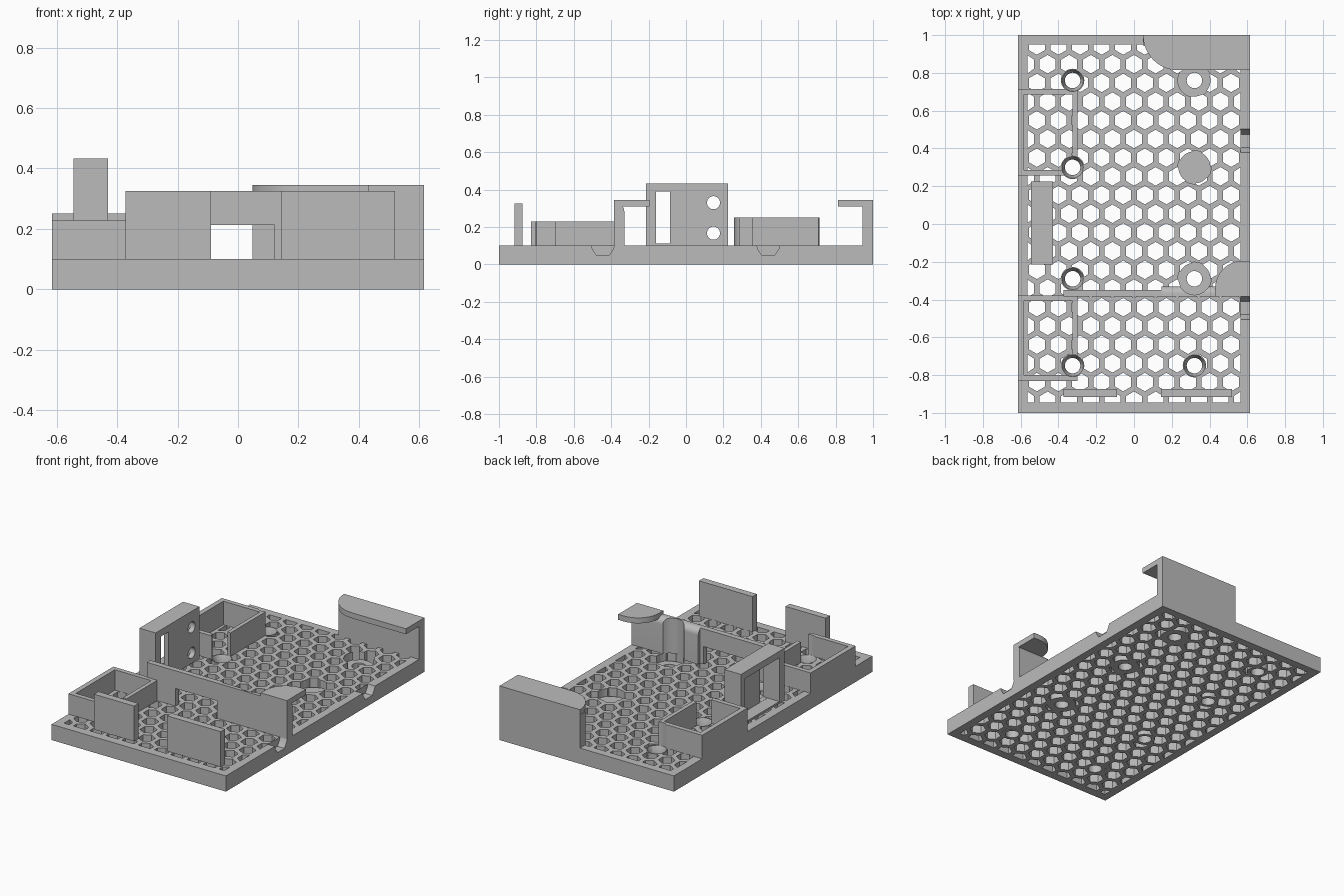
import bpy, bmesh
from math import sin, cos, pi, radians

if "Cube" in bpy.data.objects:
    bpy.data.objects.remove(bpy.data.objects["Cube"], do_unlink=True)

grey = bpy.data.materials.new("light grey plastic")
grey.use_nodes = True
COLOUR = (0.5, 0.5, 0.5, 1)
grey.diffuse_color = COLOUR
grey.node_tree.nodes["Principled BSDF"].inputs["Base Color"].default_value = COLOUR

HALF_X = 0.615
FLOOR = 0.1
# how a profile point (a, b) and a depth d map to space for each extrusion axis
AXES = {"x": lambda a, b, d: (d, a, b),
        "y": lambda a, b, d: (a, d, b),
        "z": lambda a, b, d: (a, b, d)}


def prism(name, profiles, d0, d1, axis="z", top_scale=None):
    """Extrude one or more flat profiles along an axis into one object."""
    bm = bmesh.new()
    place = AXES[axis]
    for pts in profiles:
        low = [bm.verts.new(place(a, b, d0)) for a, b in pts]
        high = [bm.verts.new(place(a, b, d1)) for a, b in pts]
        if top_scale:
            mid = sum((v.co for v in high), high[0].co * 0) / len(high)
            for v in high:
                v.co = mid + (v.co - mid) * top_scale
        bm.faces.new(low)
        bm.faces.new(high)
        for i in range(len(pts)):
            j = (i + 1) % len(pts)
            bm.faces.new((low[i], low[j], high[j], high[i]))
    bmesh.ops.recalc_face_normals(bm, faces=bm.faces)
    mesh = bpy.data.meshes.new(name)
    bm.to_mesh(mesh)
    bm.free()
    mesh.materials.append(grey)
    obj = bpy.data.objects.new(name, mesh)
    bpy.context.collection.objects.link(obj)
    return obj


def rect(a0, a1, b0, b1):
    return [(a0, b0), (a1, b0), (a1, b1), (a0, b1)]


def arc(cx, cy, r, start, end, n=16):
    steps = [radians(start + (end - start) * i / n) for i in range(n + 1)]
    return [(cx + r * cos(t), cy + r * sin(t)) for t in steps]


def circle(cx, cy, r, n=32):
    return arc(cx, cy, r, 0, 360, n)[:-1]


def cut(obj, cutter):
    """Subtract the cutter for good and remove it."""
    mod = obj.modifiers.new("cut", "BOOLEAN")
    mod.operation, mod.solver, mod.object = "DIFFERENCE", "EXACT", cutter
    select(obj)
    bpy.ops.object.modifier_apply(modifier=mod.name)
    bpy.data.objects.remove(cutter, do_unlink=True)


def select(obj):
    bpy.ops.object.select_all(action="DESELECT")
    obj.select_set(True)
    bpy.context.view_layer.objects.active = obj


# screw positions: countersunk ones and wide counterbored ones
ROWS = (0.76, 0.3, -0.29, -0.75)
sunk = [(-0.325, y) for y in ROWS] + [(0.32, ROWS[3])]
bored = [(0.32, y) for y in ROWS[:3]]


# honeycomb holes, trimmed to the solid border
def clamp(v, lo, hi):
    return round(max(lo, min(hi, v)), 5)


PITCH, HEX_R = 0.1143, 0.049
hexes = []
for row in range(20):
    y = 0.945 - row * PITCH * cos(pi / 6)
    shift = 0 if row % 2 else PITCH / 2
    for col in range(-5, 6):
        x = col * PITCH + shift
        if x > 0.6:
            continue
        pts = [(clamp(x + HEX_R * sin(k * pi / 3), -0.565, 0.565),
                clamp(y + HEX_R * cos(k * pi / 3), -0.945, 0.95)) for k in range(6)]
        hexes.append(list(dict.fromkeys(pts)))
honeycomb = prism("honeycomb_cutter", hexes, -0.05, 0.15)
pads = [circle(x, y, 0.062) for x, y in sunk] + [circle(x, y, 0.085) for x, y in bored]
cut(honeycomb, prism("pad_cutter", pads, -0.1, 0.2))

# base plate with honeycomb, screw holes and edge notches
base = prism("base_plate", [rect(-HALF_X, HALF_X, -1, 1)], 0, FLOOR)
cut(base, honeycomb)
cut(base, prism("hole_cutter", [circle(x, y, 0.041) for x, y in sunk + bored], -0.1, 0.2))
cut(base, prism("sink_cutter", [circle(x, y, 0.036) for x, y in sunk], 0.05, 0.102, top_scale=1.6))
cut(base, prism("bore_cutter", [circle(x, y, 0.088) for x, y in bored], 0.05, 0.2))
notches = [[(y - 0.065, 0.11), (y - 0.055, 0.08), (y - 0.035, 0.05),
            (y + 0.035, 0.05), (y + 0.055, 0.08), (y + 0.065, 0.11)] for y in (0.44, -0.445)]
cut(base, prism("notch_cutter", notches, 0.565, 0.7, "x"))

# open trays on the left edge, relieved around the screws
for name, y0, y1, top in (("rear_tray", 0.257, 0.715, 0.25), ("front_tray", -0.83, -0.378, 0.23)):
    tray = prism(name, [rect(-HALF_X, -0.3, y0, y1)], FLOOR, top)
    cut(tray, prism("tray_cutter", [rect(-0.583, -0.326, y0 + 0.03, y1 - 0.03)], 0, 1))
    cut(tray, prism("relief_cutter", [circle(x, y, 0.058) for x, y in sunk], 0, 1))

# upright switch holder: cavity from outside, slot and two round holes through
holder = prism("switch_holder", [rect(-0.545, -0.43, -0.215, 0.225)], FLOOR, 0.432)
cut(holder, prism("cavity_cutter", [rect(-0.162, 0.185, 0.112, 0.39)], -0.7, -0.462, "x"))
openings = [rect(-0.161, -0.085, 0.113, 0.389), circle(0.147, 0.167, 0.035), circle(0.147, 0.33, 0.035)]
cut(holder, prism("opening_cutter", openings, -0.5, -0.4, "x"))

# front guard plates
for name, x0, x1 in (("guard_plate_a", -0.373, -0.09), ("guard_plate_b", 0.142, 0.52)):
    prism(name, [rect(x0, x1, -0.917, -0.873)], FLOOR, 0.325)

# cross wall with a cable opening
prism("cross_wall", [[(-0.373, FLOOR), (-0.17, FLOOR), (-0.17, 0.212), (0.12, 0.212), (0.12, FLOOR),
                      (0.145, FLOOR), (0.145, 0.325), (-0.373, 0.325)]], -0.385, -0.35, "y")

# thick end of the cross wall, rounded on top and grooved for the screw
thick = prism("thick_wall", [[(-0.385, FLOOR), (-0.33, FLOOR)] + arc(-0.37, 0.285, 0.04, 0, 90, 8)
                             + [(-0.385, 0.325)]], 0.145, HALF_X, "x")
cut(thick, prism("groove_cutter", [circle(*bored[2], 0.085)], 0, 1))

# hold-down lips with one rounded corner
prism("front_lip", [[(HALF_X, -0.385), (0.43, -0.385)] + arc(0.575, -0.34, 0.145, 180, 90)
                    + [(HALF_X, -0.195)]], 0.31, 0.345)
prism("rear_lip", [[(HALF_X, 1), (0.048, 1)] + arc(0.234, 1, 0.186, 180, 270)
                   + [(HALF_X, 0.814)]], 0.31, 0.345)
prism("rear_wall", [rect(0.048, HALF_X, 0.945, 1)], FLOOR, 0.311)

# smooth the round surfaces, keep edges sharp
for obj in list(bpy.context.collection.objects):
    if obj.type == "MESH" and grey.name in obj.data.materials:
        select(obj)
        bpy.ops.object.shade_smooth_by_angle(angle=radians(30))
